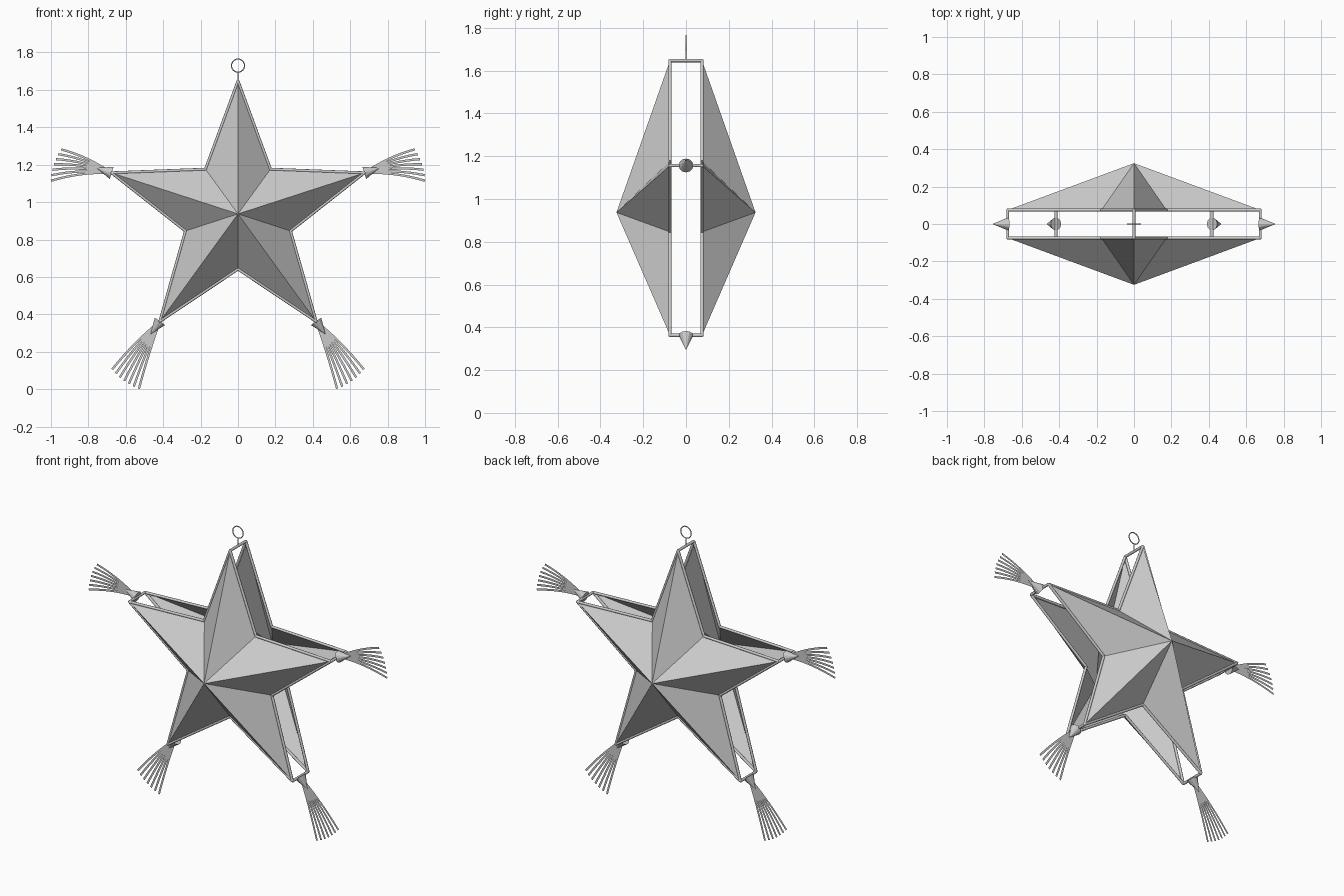
import bpy, bmesh, math
from mathutils import Vector, Matrix

if "Cube" in bpy.data.objects:
    bpy.data.objects.remove(bpy.data.objects["Cube"])

CZ, R_OUT, R_IN = 0.937, 0.71, 0.295     # star centre height and radii
RIM_Y, APEX_Y = 0.075, 0.325             # rim and apex offsets
ROD_R = 0.008

grey = bpy.data.materials.new("paper_grey")
grey.diffuse_color = (0.6, 0.6, 0.6, 1)
grey.use_nodes = True
grey.node_tree.nodes["Principled BSDF"].inputs["Base Color"].default_value = grey.diffuse_color


def finish(name, bm, smooth=False):
    me = bpy.data.meshes.new(name)
    bm.to_mesh(me)
    bm.free()
    me.materials.append(grey)
    ob = bpy.data.objects.new(name, me)
    bpy.context.collection.objects.link(ob)
    if smooth:
        bpy.context.view_layer.objects.active = ob
        ob.select_set(True)
        bpy.ops.object.shade_smooth_by_angle(angle=math.radians(50))
        ob.select_set(False)
    return ob


def cone(bm, a, b, r1, r2, sides=10):
    a, b = Vector(a), Vector(b)
    d = b - a
    m = Matrix.Translation((a + b) / 2) @ d.to_track_quat('Z', 'Y').to_matrix().to_4x4()
    bmesh.ops.create_cone(bm, cap_ends=True, segments=sides, radius1=r1,
                          radius2=r2, depth=d.length, matrix=m)


def polar(angle, r, y=0.0):
    return Vector((r * math.cos(angle), y, CZ + r * math.sin(angle)))


def outline(y):
    return [polar(math.pi / 2 - i * math.pi / 5, R_IN if i % 2 else R_OUT, y)
            for i in range(10)]


# faceted star shells, front and back
for name, s in (("front_star_shell", -1), ("back_star_shell", 1)):
    bm = bmesh.new()
    rim = [bm.verts.new(p) for p in outline(s * RIM_Y)]
    apex = bm.verts.new((0, s * APEX_Y, CZ))
    for i in range(10):
        tri = [apex, rim[i], rim[(i + 1) % 10]]
        bm.faces.new(tri if s < 0 else tri[::-1])
    bm.normal_update()
    for f in bm.faces:
        if f.normal.y * s < 0:
            f.normal_flip()
    finish(name, bm)

# rod frame: both star outlines and a spacer at each tip
bm = bmesh.new()
for s in (-1, 1):
    pts = outline(s * RIM_Y)
    for i in range(10):
        cone(bm, pts[i], pts[(i + 1) % 10], ROD_R, ROD_R)
        bmesh.ops.create_icosphere(bm, subdivisions=1, radius=ROD_R,
                                   matrix=Matrix.Translation(pts[i]))
for front, back in list(zip(outline(-RIM_Y), outline(RIM_Y)))[::2]:
    cone(bm, front, back, ROD_R, ROD_R)
finish("rod_frame", bm, smooth=True)

# tip cones and flat drooping tassels on the four lower tips
LENGTH, SPREAD, DROOP, WIDTH, STEPS = 0.325, math.radians(15.75), 0.055, 0.012, 8
for label, deg in (("upper_right", 18), ("lower_right", -54),
                   ("lower_left", 234), ("upper_left", 162)):
    ang = math.radians(deg)
    tip = polar(ang, R_OUT)
    bm = bmesh.new()
    cone(bm, tip, polar(ang, R_OUT + 0.085), 0.034, 0.0, 12)
    finish(label + "_tip_cone", bm)

    bm = bmesh.new()
    for k in range(7):
        a = ang + SPREAD * (k / 3 - 1)
        d = Vector((math.cos(a), 0, math.sin(a)))
        prev = None
        for j in range(STEPS + 1):
            t = j / STEPS
            p = tip + d * LENGTH * t - Vector((0, 0, DROOP * t * t))
            tan = (d * LENGTH - Vector((0, 0, 2 * DROOP * t))).normalized()
            side = Vector((-tan.z, 0, tan.x)) * WIDTH / 2
            cur = (bm.verts.new(p - side), bm.verts.new(p + side))
            if prev:
                bm.faces.new((prev[0], cur[0], cur[1], prev[1]))
            prev = cur
    finish(label + "_tassel", bm)

# hanging stem and ring
bm = bmesh.new()
cone(bm, (0, 0, CZ + R_OUT), (0, 0, 1.697), 0.003, 0.003, 8)
finish("hanger_stem", bm, smooth=True)
bpy.ops.mesh.primitive_torus_add(major_segments=32, minor_segments=8,
                                 major_radius=0.035, minor_radius=0.003,
                                 location=(0, 0, 1.73),
                                 rotation=(math.pi / 2, 0, 0))
ring = bpy.context.object
ring.name = "hanger_ring"
ring.data.materials.append(grey)
bpy.ops.object.shade_smooth_by_angle(angle=math.radians(50))
